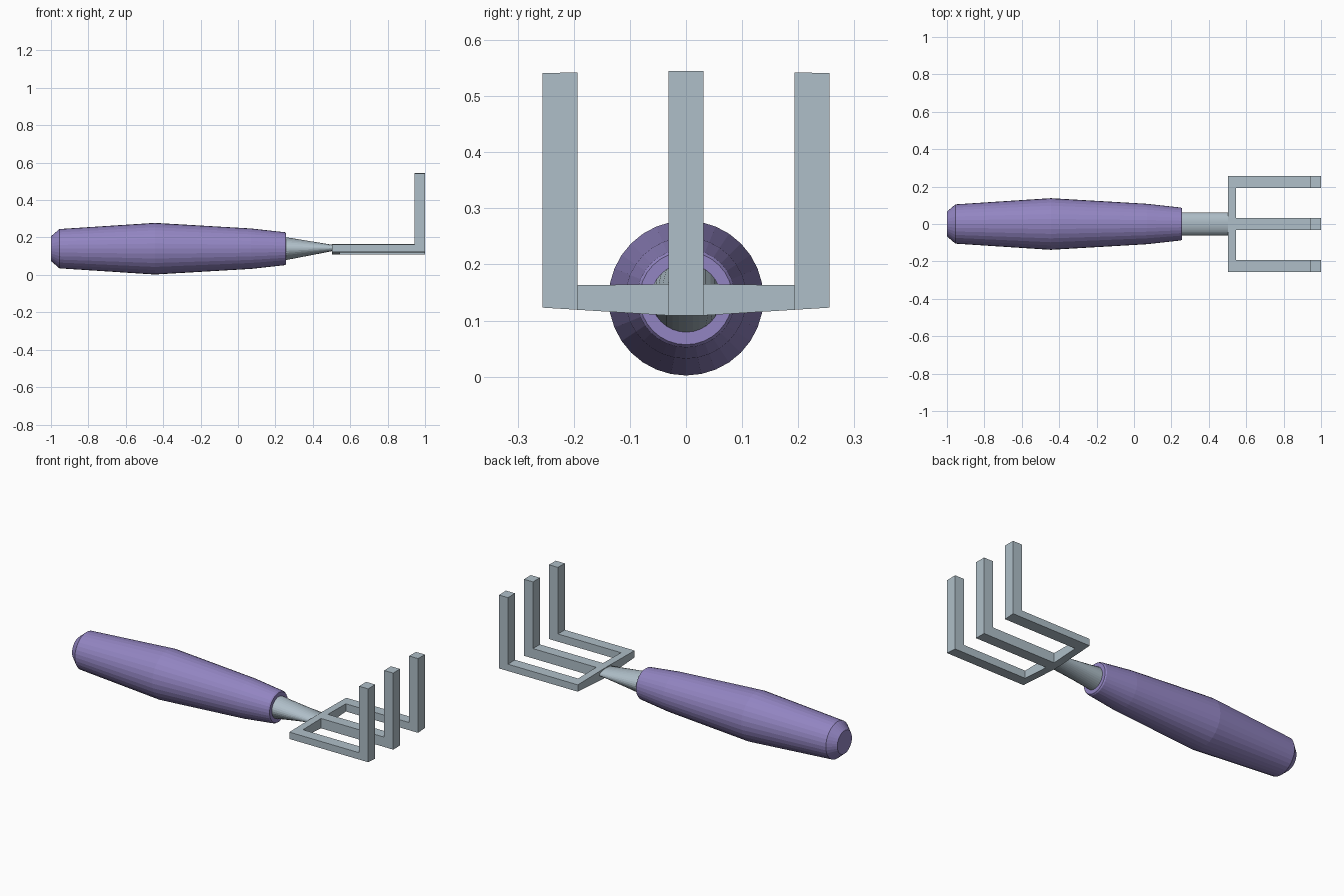
import bpy, bmesh
from math import sin, cos, tau

cube = bpy.data.objects.get("Cube")
if cube:
    bpy.data.objects.remove(cube)

SIDES = 32


def material(name, color):
    m = bpy.data.materials.new(name)
    m.use_nodes = True
    m.diffuse_color = (*color, 1)
    m.node_tree.nodes["Principled BSDF"].inputs["Base Color"].default_value = (*color, 1)
    return m


def finish(name, bm, mat):
    bmesh.ops.recalc_face_normals(bm, faces=bm.faces)
    mesh = bpy.data.meshes.new(name)
    bm.to_mesh(mesh)
    bm.free()
    mesh.materials.append(mat)
    obj = bpy.data.objects.new(name, mesh)
    bpy.context.collection.objects.link(obj)
    return obj


def loft(name, sections, mat):
    """Skin elliptical sections (x, centre z, half width, half height)."""
    bm = bmesh.new()
    rings = [[bm.verts.new((x, w * cos(tau * i / SIDES), z + h * sin(tau * i / SIDES)))
              for i in range(SIDES)] for x, z, w, h in sections]
    for a, b in zip(rings, rings[1:]):
        for i in range(SIDES):
            j = (i + 1) % SIDES
            bm.faces.new((a[i], a[j], b[j], b[i]))
    bm.faces.new(rings[0])
    bm.faces.new(rings[-1])
    return finish(name, bm, mat)


purple = material("purple grip", (0.29, 0.235, 0.54))
steel = material("blue grey steel", (0.43, 0.52, 0.58))

# Turned grip
profile = [(-1.0, 0.066), (-0.955, 0.105), (-0.445, 0.138),
           (0.07, 0.108), (0.25, 0.088), (0.257, 0.083)]
loft("handle", [(x, 0.14, r, r) for x, r in profile], purple)

# Round neck flattening into the fork
loft("neck", [(0.24, 0.14, 0.062, 0.064), (0.51, 0.144, 0.062, 0.016)], steel)

# Fork: a flat E-shaped plate, thickened, with the tine ends raised
xs = [0.503, 0.545, 0.943, 1.0]
ys = [-0.256, -0.193, -0.031, 0.031, 0.193, 0.256]


def slope(y, middle, edge):
    t = max(0, abs(y) - ys[3]) / (ys[5] - ys[3])
    return middle + (edge - middle) * t


bm = bmesh.new()
grid = [[bm.verts.new((x, y, 0)) for y in ys] for x in xs]
tips = []
for i in range(3):
    for j in range(5):
        if i == 0 or j % 2 == 0:
            f = bm.faces.new((grid[i][j], grid[i + 1][j], grid[i + 1][j + 1], grid[i][j + 1]))
            if i == 2:
                tips.append(f)
bmesh.ops.delete(bm, geom=[v for v in bm.verts if not v.link_faces], context='VERTS')
bottom = list(bm.faces)
centers = [f.calc_center_median().copy() for f in tips]
top = bmesh.ops.extrude_face_region(bm, geom=bottom, use_keep_orig=True)["geom"]
for v in bm.verts:
    v.co.z = slope(v.co.y, 0.109, 0.123)
for v in (g for g in top if isinstance(g, bmesh.types.BMVert)):
    v.co.z = slope(v.co.y, 0.165, 0.162)
tops = [f for f in top if isinstance(f, bmesh.types.BMFace)
        and any((f.calc_center_median().xy - c.xy).length < 0.001 for c in centers)]
raised = bmesh.ops.extrude_face_region(bm, geom=tops)["geom"]
for v in (g for g in raised if isinstance(g, bmesh.types.BMVert)):
    v.co.z = slope(v.co.y, 0.545, 0.541)
finish("fork", bm, steel)
